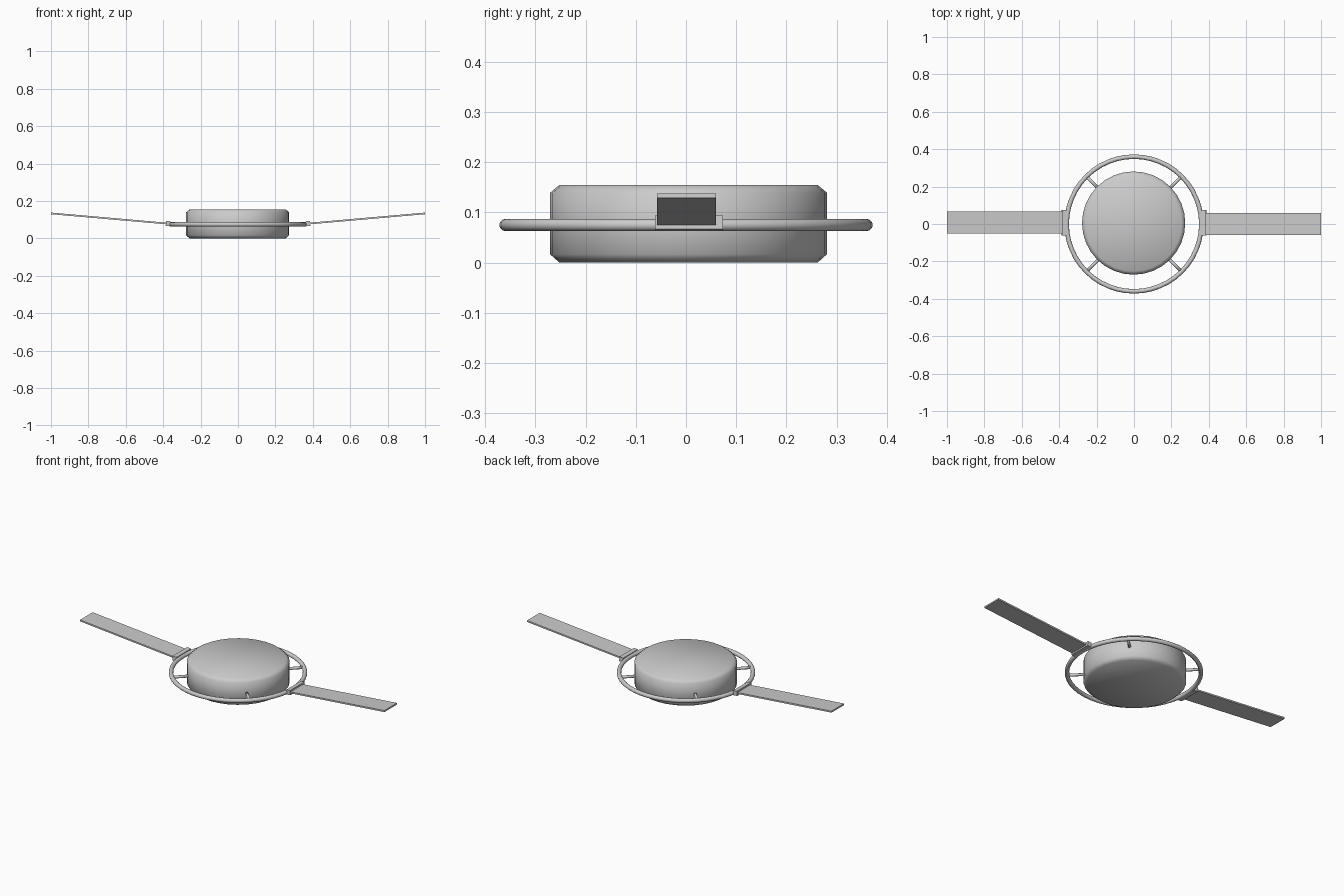
import bpy
import bmesh
import math
from mathutils import Matrix, Vector

cube = bpy.data.objects.get("Cube")
if cube:
    bpy.data.objects.remove(cube, do_unlink=True)

# Single grey finish
grey = bpy.data.materials.new("light grey")
grey.use_nodes = True
GREY = (0.6, 0.6, 0.6, 1)
grey.diffuse_color = GREY
grey.node_tree.nodes["Principled BSDF"].inputs["Base Color"].default_value = GREY


def finish(name, bm, smooth=False):
    bmesh.ops.recalc_face_normals(bm, faces=bm.faces)
    for f in bm.faces:
        f.smooth = smooth
    mesh = bpy.data.meshes.new(name)
    bm.to_mesh(mesh)
    bm.free()
    mesh.materials.append(grey)
    obj = bpy.data.objects.new(name, mesh)
    bpy.context.collection.objects.link(obj)
    return obj


def lathe(name, profile, segments, centre=(0, 0, 0), closed=False):
    bm = bmesh.new()
    verts = [bm.verts.new((r, 0, z)) for r, z in profile]
    edges = [bm.edges.new(p) for p in zip(verts, verts[1:])]
    if closed:
        edges.append(bm.edges.new((verts[-1], verts[0])))
    bmesh.ops.spin(bm, geom=verts + edges, axis=(0, 0, 1), cent=(0, 0, 0),
                   angle=math.tau, steps=segments)
    bmesh.ops.remove_doubles(bm, verts=bm.verts, dist=0.0001)
    bmesh.ops.translate(bm, verts=bm.verts, vec=centre)
    return finish(name, bm, True)


def box(name, size, centre, tilt=0):
    bm = bmesh.new()
    matrix = (Matrix.Translation(centre) @ Matrix.Rotation(tilt, 4, 'Y')
              @ Matrix.Diagonal((*size, 1)))
    bmesh.ops.create_cube(bm, size=1, matrix=matrix)
    return finish(name, bm)


# Chamfered drum with softly shaded caps
lathe("body", [(0, 0), (0.257, 0), (0.276, 0.017), (0.276, 0.139),
               (0.257, 0.155), (0, 0.155)], 32, (-0.002, 0.005, 0))

# Round guard ring
RING_R, RING_Z, TUBE = 0.36, 0.075, 0.012
tube = [(RING_R + TUBE * math.cos(a), RING_Z + TUBE * math.sin(a))
        for a in (math.tau * i / 12 for i in range(12))]
lathe("guard_ring", tube, 48, closed=True)

# Diagonal spokes joining body and ring
for i, label in enumerate(("back_left", "back_right", "front_right", "front_left")):
    angle = math.pi / 4 + i * math.pi / 2
    direction = Vector((math.cos(angle), math.sin(angle), 0))
    bm = bmesh.new()
    matrix = (Matrix.Translation(direction * 0.31 + Vector((0, 0, RING_Z)))
              @ direction.to_track_quat('Z', 'Y').to_matrix().to_4x4())
    bmesh.ops.create_cone(bm, cap_ends=True, segments=12, radius1=0.008,
                          radius2=0.008, depth=0.1, matrix=matrix)
    finish("spoke_" + label, bm, True)

# Mounts and upswept panels on both sides
TILT = math.radians(5)
for side, label, y in ((1, "left", 0.001), (-1, "right", 0.008)):
    box("panel_mount_" + label, (0.025, 0.136, 0.027),
        (side * 0.373, 0.006, 0.079), -side * TILT)
    box("panel_" + label, (0.635, 0.118, 0.009),
        (side * 0.6835, y, 0.106), -side * TILT)
